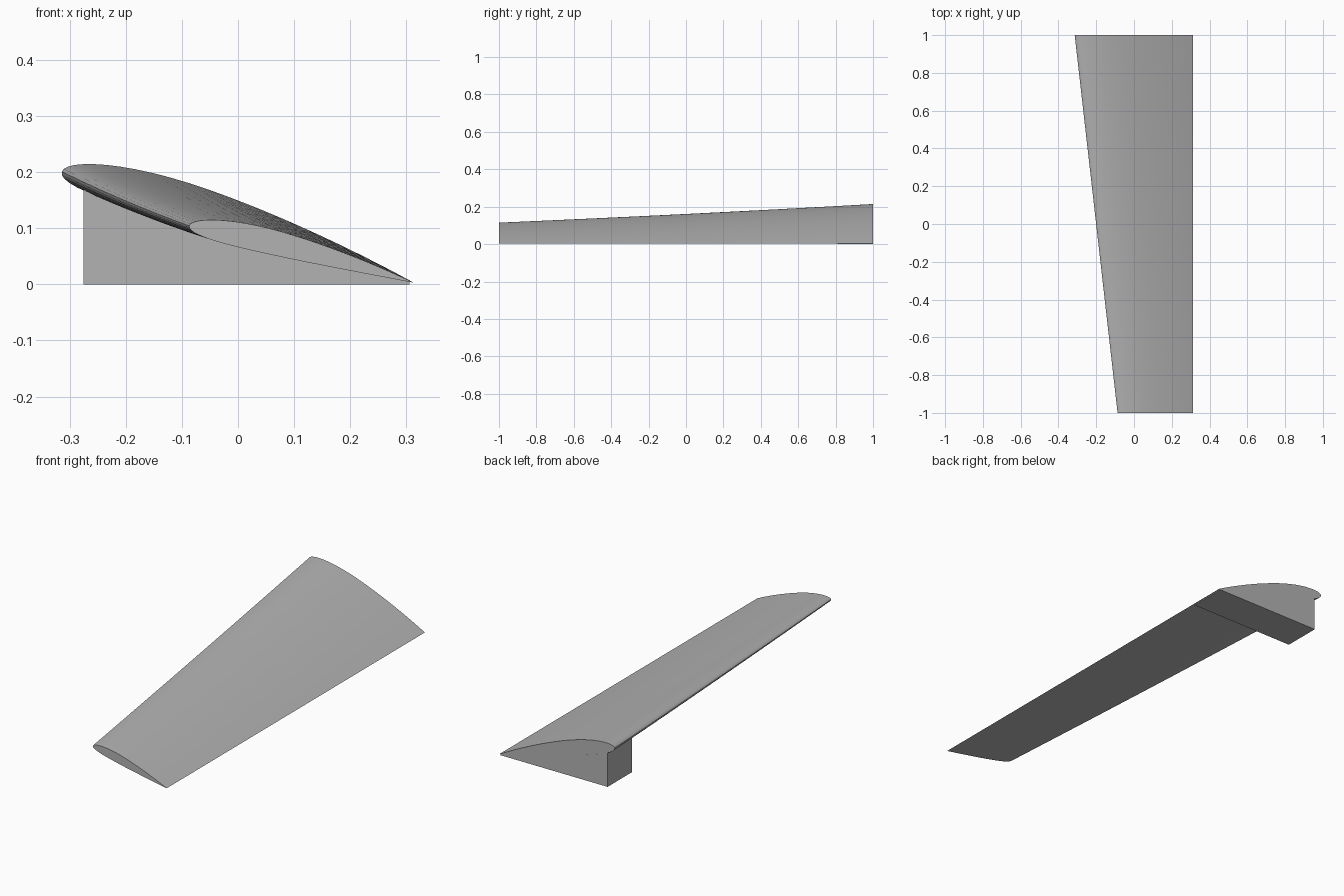
import bpy, bmesh, math

cube = bpy.data.objects.get("Cube")
if cube:
    bpy.data.objects.remove(cube, do_unlink=True)

grey = bpy.data.materials.new("light grey")
grey.use_nodes = True
grey.diffuse_color = (0.45, 0.45, 0.45, 1)
grey.node_tree.nodes["Principled BSDF"].inputs["Base Color"].default_value = (0.45, 0.45, 0.45, 1)

TRAIL_X, TRAIL_Z = 0.313, 0.003
STEPS = 28
THICKNESS, CAMBER, CAMBER_POS = 0.11, 0.02, 0.4


def foil(s, side):
    """Height of a cambered aerofoil at chord fraction s; side is +1 top, -1 bottom."""
    half = 5 * THICKNESS * (0.2969 * math.sqrt(s) - 0.126 * s - 0.3516 * s**2
                            + 0.2843 * s**3 - 0.1036 * s**4)
    p = CAMBER_POS
    if s < p:
        mean = CAMBER / p**2 * (2 * p * s - s * s)
    else:
        mean = CAMBER / (1 - p)**2 * (1 - 2 * p + 2 * p * s - s * s)
    return mean + side * half


def wing_point(y, s, side):
    """Point on the tapered, twisted wing, pivoting on the trailing edge."""
    t = (y + 1) / 2
    span = 0.400 + 0.227 * t
    angle = math.radians(14.2 + 3.3 * t)
    chord = span / math.cos(angle)
    along, up = (s - 1) * chord, foil(s, side) * chord
    return (TRAIL_X + along * math.cos(angle) + up * math.sin(angle), y,
            TRAIL_Z - along * math.sin(angle) + up * math.cos(angle))


def loft(name, rings):
    """Skin matching closed outlines and cap both ends."""
    bm = bmesh.new()
    rows = [[bm.verts.new(p) for p in ring] for ring in rings]
    for a, b in zip(rows, rows[1:]):
        for i in range(len(a)):
            j = (i + 1) % len(a)
            bm.faces.new((a[i], a[j], b[j], b[i]))
    bm.faces.new(rows[0])
    bm.faces.new(rows[-1])
    bmesh.ops.recalc_face_normals(bm, faces=bm.faces)
    mesh = bpy.data.meshes.new(name)
    bm.to_mesh(mesh)
    bm.free()
    mesh.materials.append(grey)
    obj = bpy.data.objects.new(name, mesh)
    bpy.context.collection.objects.link(obj)
    bpy.ops.object.select_all(action="DESELECT")
    obj.select_set(True)
    bpy.context.view_layer.objects.active = obj
    bpy.ops.object.shade_smooth_by_angle(angle=math.radians(35))
    return obj


# Tapered wing blade, points packed closer at the nose
fractions = [(1 - math.cos(math.pi * i / STEPS)) / 2 for i in range(STEPS + 1)]


def wing_ring(y):
    top = [wing_point(y, s, 1) for s in reversed(fractions)]
    bottom = [wing_point(y, s, -1) for s in fractions[1:]]
    return top + bottom


loft("wing", [wing_ring(-1 + 2 * i / 8) for i in range(9)])


# Support block under the wide end, its top following the wing's underside
BLOCK_BACK, BLOCK_TIP = -0.275, 0.306


def underside(y, x):
    low, high = 0.003, 1.0
    for _ in range(30):
        mid = (low + high) / 2
        if wing_point(y, mid, -1)[0] < x:
            low = mid
        else:
            high = mid
    return wing_point(y, low, -1)[2]


def block_ring(y):
    xs = [BLOCK_BACK + (BLOCK_TIP - BLOCK_BACK) * i / 20 for i in range(21)]
    return [(x, y, underside(y, x)) for x in xs] + [(BLOCK_TIP, y, 0), (BLOCK_BACK, y, 0)]


loft("support_block", [block_ring(0.81), block_ring(1.0)])
